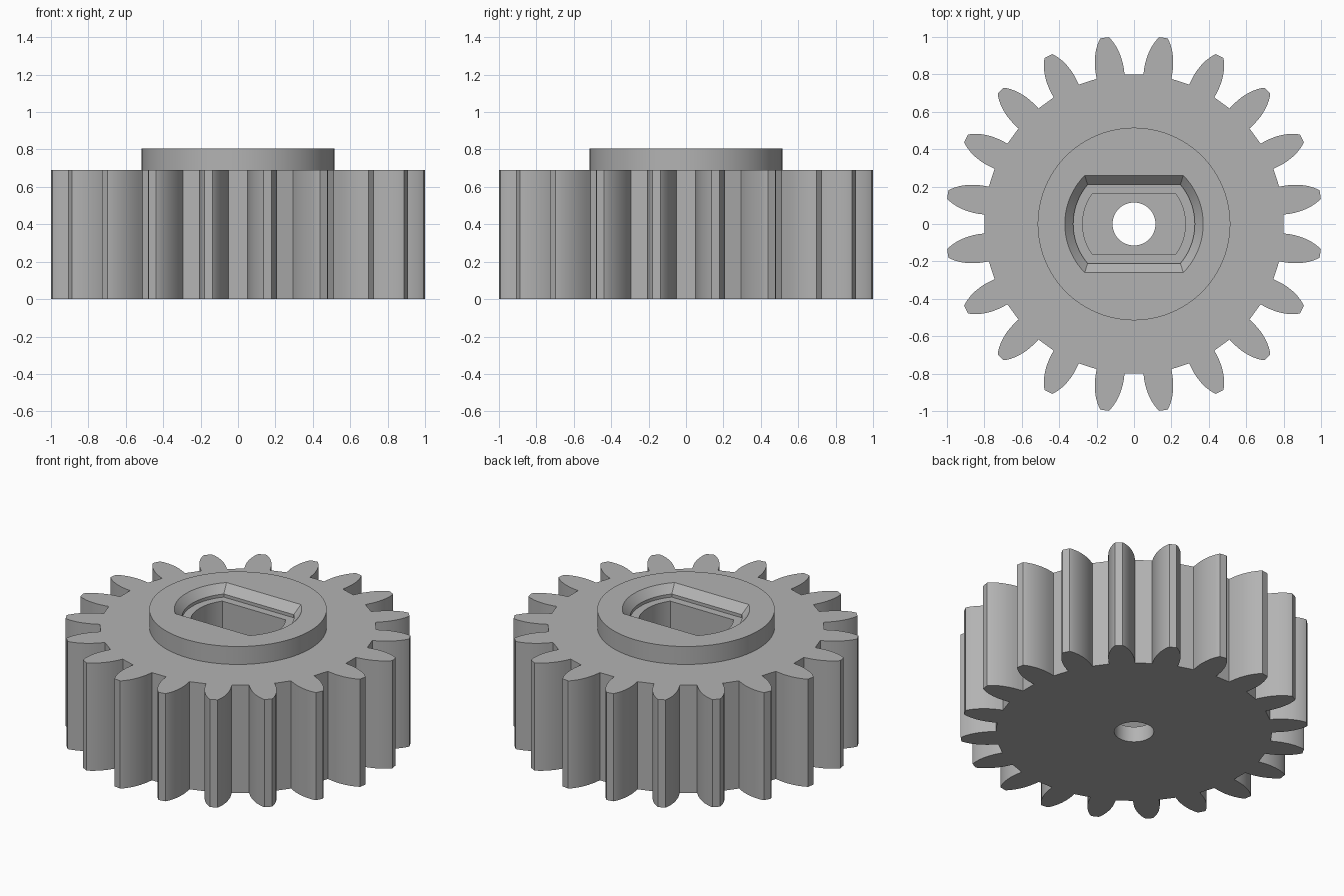
import bpy, bmesh, math

if "Cube" in bpy.data.objects:
    bpy.data.objects.remove(bpy.data.objects["Cube"])

TEETH = 20
GEAR_TOP, HUB_TOP = 0.69, 0.805
FLOOR, LEDGE = 0.10, 0.735

grey = bpy.data.materials.new("light grey")
grey.diffuse_color = (0.45, 0.45, 0.45, 1)
grey.use_nodes = True
grey.node_tree.nodes["Principled BSDF"].inputs["Base Color"].default_value = grey.diffuse_color


def loft(name, layers):
    """Closed solid through a stack of (outline, z) layers with equal point counts."""
    bm = bmesh.new()
    rings = [[bm.verts.new((x, y, z)) for x, y in outline] for outline, z in layers]
    for low, high in zip(rings, rings[1:]):
        for i in range(len(low)):
            j = (i + 1) % len(low)
            bm.faces.new((low[i], low[j], high[j], high[i]))
    bm.faces.new(rings[0][::-1])
    bm.faces.new(rings[-1])
    mesh = bpy.data.meshes.new(name)
    bm.to_mesh(mesh)
    bm.free()
    mesh.materials.append(grey)
    obj = bpy.data.objects.new(name, mesh)
    bpy.context.collection.objects.link(obj)
    return obj


def circle(r, n=96):
    return [(r * math.cos(2 * math.pi * i / n), r * math.sin(2 * math.pi * i / n))
            for i in range(n)]


def double_flat(r, flat, n=20):
    """Circle of radius r cut off by two flats at y = +-flat."""
    a = math.asin(flat / r)
    angles = [-a + 2 * a * i / n for i in range(n + 1)]
    right = [(r * math.cos(t), r * math.sin(t)) for t in angles]
    return right + [(-x, -y) for x, y in right]


def gear_outline():
    # Right flank of one tooth as (radius along tooth axis, half width)
    flank = [(0.798, 0.0755), (0.83, 0.0762), (0.86, 0.0752), (0.89, 0.0715),
             (0.92, 0.065), (0.95, 0.0555), (0.98, 0.0415), (1.0, 0.029), (1.008, 0.022)]
    tooth = [(r, -w) for r, w in flank] + [(r, w) for r, w in reversed(flank)]
    points = []
    for k in range(TEETH):
        t = 2 * math.pi * (k + 0.5) / TEETH
        c, s = math.cos(t), math.sin(t)
        points += [(r * c - w * s, r * s + w * c) for r, w in tooth]
    return points


def combine(target, tool, operation):
    mod = target.modifiers.new(operation.lower(), 'BOOLEAN')
    mod.operation, mod.object, mod.solver = operation, tool, 'EXACT'
    bpy.context.view_layer.objects.active = target
    bpy.ops.object.modifier_apply(modifier=mod.name)
    bpy.data.objects.remove(tool)


# Toothed wheel with raised round hub
outline = gear_outline()
gear = loft("gear_wheel", [(outline, 0), (outline, GEAR_TOP)])
combine(gear, loft("hub", [(circle(0.515), 0.3), (circle(0.515), HUB_TOP)]), 'UNION')

# Chamfered, stepped pocket with two flat sides
inner, middle = double_flat(0.275, 0.16), double_flat(0.325, 0.21)
combine(gear, loft("pocket", [
    (inner, FLOOR), (inner, LEDGE), (middle, LEDGE), (middle, 0.755),
    (double_flat(0.37, 0.26), HUB_TOP), (double_flat(0.379, 0.269), HUB_TOP + 0.01),
]), 'DIFFERENCE')

# Axle hole through the floor
combine(gear, loft("axle_hole", [(circle(0.115, 48), -0.1), (circle(0.115, 48), 0.3)]),
        'DIFFERENCE')

# Smooth round walls, keep edges sharp
bpy.ops.object.select_all(action='DESELECT')
gear.select_set(True)
bpy.context.view_layer.objects.active = gear
bpy.ops.object.shade_smooth_by_angle(angle=math.radians(25))
